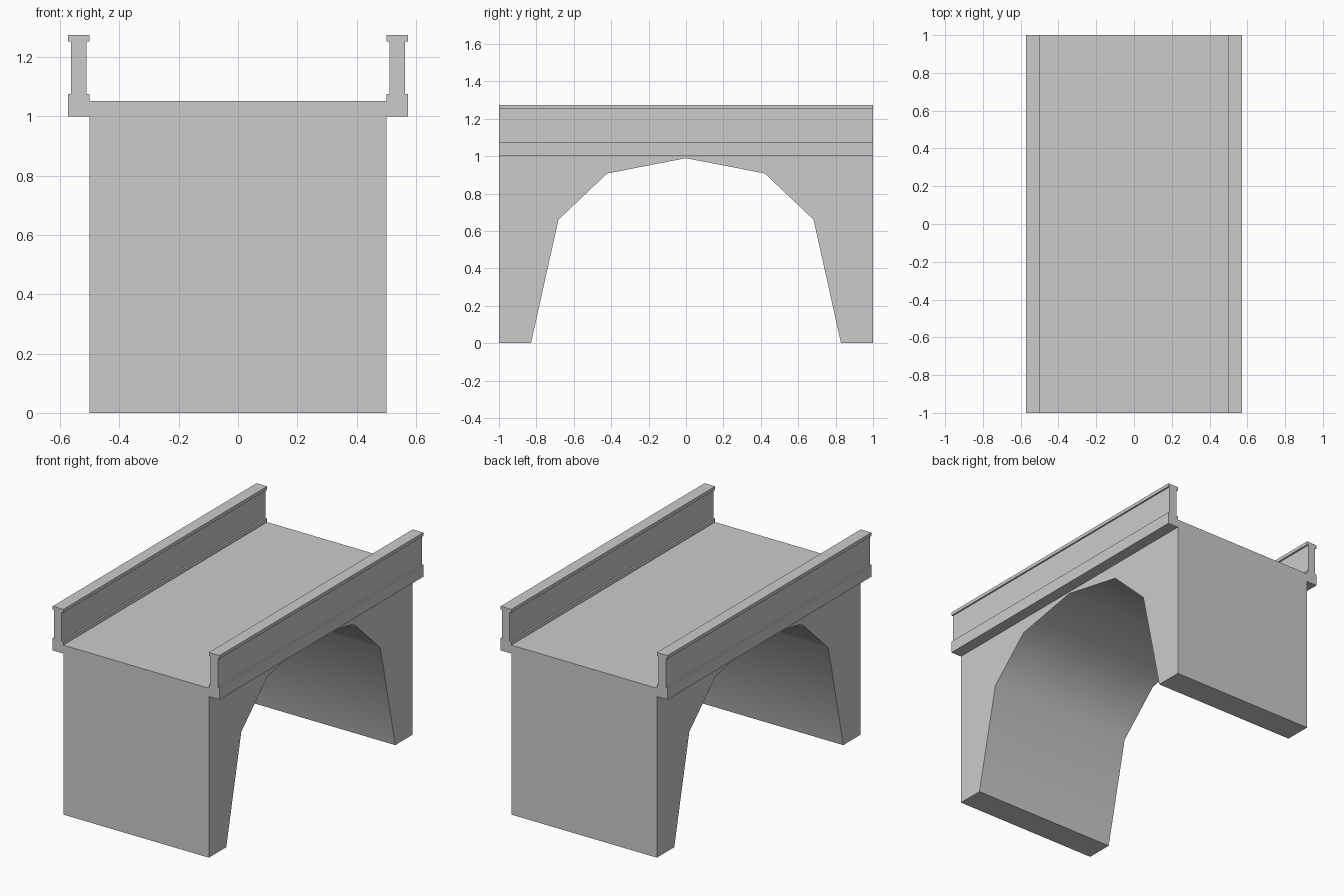
import bpy, bmesh
from mathutils import Vector

if "Cube" in bpy.data.objects:
    bpy.data.objects.remove(bpy.data.objects["Cube"])


def extrude_profile(name, points, to_3d, direction):
    """Fill a closed 2D profile and sweep it into a solid."""
    bm = bmesh.new()
    face = bm.faces.new([bm.verts.new(to_3d(a, b)) for a, b in points])
    swept = bmesh.ops.extrude_face_region(bm, geom=[face])
    verts = [v for v in swept["geom"] if isinstance(v, bmesh.types.BMVert)]
    bmesh.ops.translate(bm, verts=verts, vec=Vector(direction))
    bmesh.ops.recalc_face_normals(bm, faces=bm.faces[:])
    mesh = bpy.data.meshes.new(name)
    bm.to_mesh(mesh)
    bm.free()
    obj = bpy.data.objects.new(name, mesh)
    bpy.context.collection.objects.link(obj)
    return obj


# Arched body with deck: half outline (y, z), mirrored about y = 0
half = [(1, 1.052), (1, 0), (0.829, 0), (0.682, 0.66), (0.422, 0.907)]
outline = half + [(0, 0.989)] + [(-y, z) for y, z in reversed(half)]
body = extrude_profile("arch_body", outline, lambda y, z: (-0.5, y, z), (1, 0, 0))

# Smooth arch underside, crisp everywhere else
bpy.context.view_layer.objects.active = body
body.select_set(True)
bpy.ops.object.shade_smooth_by_angle(angle=0.7)

# Parapets: base ledge, thin wall and cap, one on each side
parapet = [(0.5, 1.0), (0.573, 1.0), (0.573, 1.075), (0.563, 1.075),
           (0.563, 1.253), (0.573, 1.253), (0.573, 1.274), (0.5, 1.274),
           (0.5, 1.253), (0.511, 1.253), (0.511, 1.075), (0.5, 1.075)]
for side, name in ((1, "right_parapet"), (-1, "left_parapet")):
    extrude_profile(name, parapet, lambda x, z: (side * x, -1, z), (0, 2, 0))
